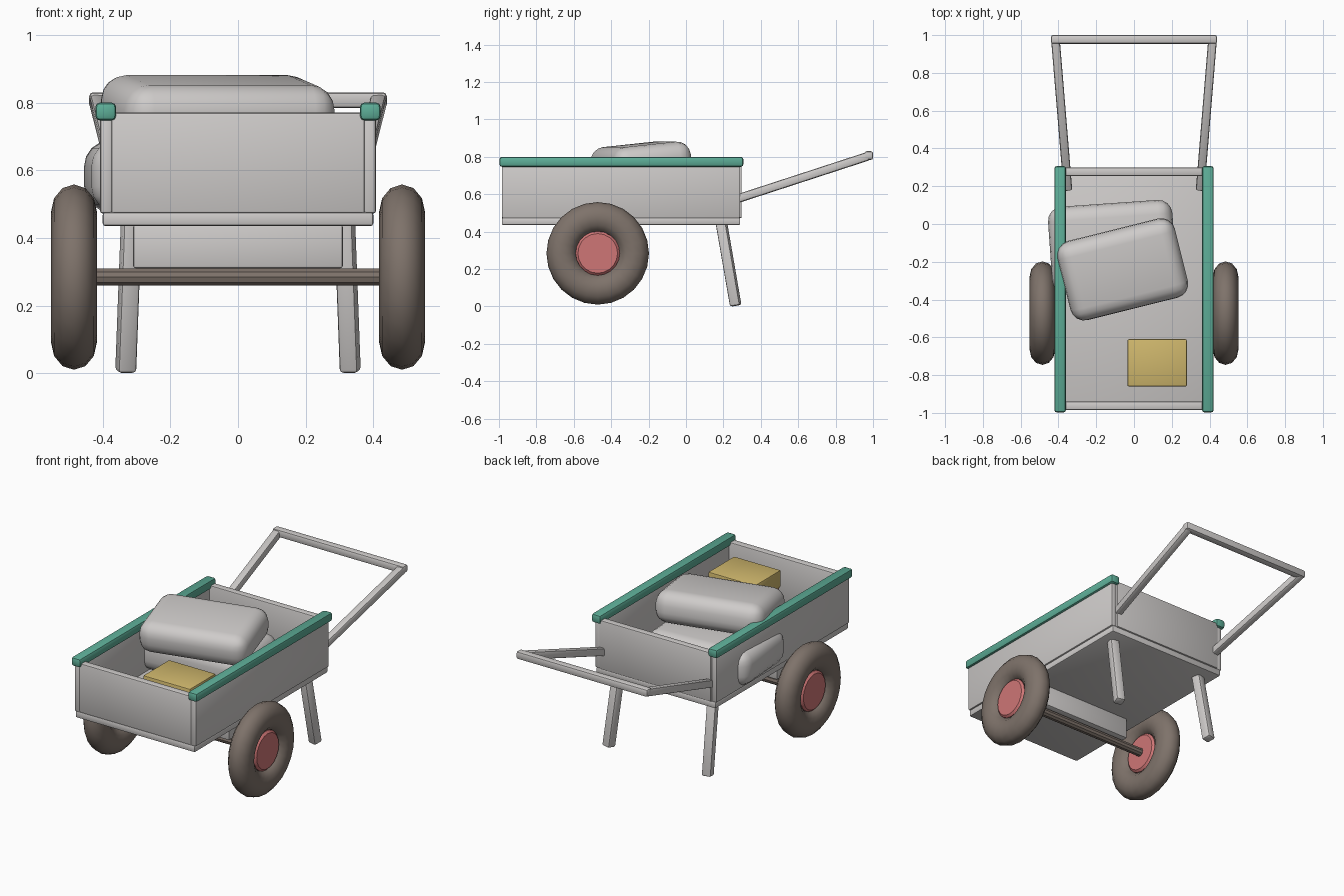
import bpy
import bmesh
import math
from mathutils import Vector, Matrix, Euler

if "Cube" in bpy.data.objects:
    bpy.data.objects.remove(bpy.data.objects["Cube"], do_unlink=True)


def material(name, rgb):
    mat = bpy.data.materials.new(name)
    mat.use_nodes = True
    mat.diffuse_color = (*rgb, 1)
    mat.node_tree.nodes["Principled BSDF"].inputs["Base Color"].default_value = (*rgb, 1)
    return mat


GREY = material("pale grey", (0.62, 0.60, 0.59))
GREEN = material("rail green", (0.11, 0.42, 0.31))
RED = material("hub red", (0.62, 0.18, 0.18))
YELLOW = material("box yellow", (0.62, 0.47, 0.15))
BROWN = material("tire brown", (0.21, 0.17, 0.145))


def finish(name, bm, mat, matrix, angle=40):
    """Turn a bmesh into a placed, smooth-shaded object."""
    bmesh.ops.recalc_face_normals(bm, faces=bm.faces)
    mesh = bpy.data.meshes.new(name)
    bm.to_mesh(mesh)
    bm.free()
    mesh.materials.append(mat)
    obj = bpy.data.objects.new(name, mesh)
    bpy.context.collection.objects.link(obj)
    obj.matrix_world = matrix
    bpy.ops.object.select_all(action="DESELECT")
    obj.select_set(True)
    bpy.context.view_layer.objects.active = obj
    bpy.ops.object.shade_smooth_by_angle(angle=math.radians(angle))
    return obj


def block(name, size, matrix, mat, bevel=0.008, segments=2):
    """Bevelled box of a given size."""
    bm = bmesh.new()
    bmesh.ops.create_cube(bm, size=1)
    bmesh.ops.scale(bm, vec=size, verts=bm.verts)
    bmesh.ops.bevel(bm, geom=bm.edges[:], offset=bevel, segments=segments,
                    profile=0.5, affect="EDGES")
    return finish(name, bm, mat, matrix)


def span(name, x, y, z, mat, bevel=0.008):
    """Bevelled box between low and high limits on each axis."""
    lo, hi = (Vector(p) for p in zip(x, y, z))
    return block(name, hi - lo, Matrix.Translation((lo + hi) / 2), mat, bevel)


def bar(name, a, b, width, mat):
    """Square bar running between two points."""
    a, b = Vector(a), Vector(b)
    turn = (b - a).to_track_quat("Z", "Y").to_matrix().to_4x4()
    return block(name, (width, width, (b - a).length),
                 Matrix.Translation((a + b) / 2) @ turn, mat, 0.011)


def rod(name, radius, length, sides, centre, mat, bevel=0.0):
    """Cylinder lying along x."""
    bm = bmesh.new()
    bmesh.ops.create_cone(bm, cap_ends=True, segments=sides, radius1=radius,
                          radius2=radius, depth=length)
    if bevel:
        rim = [e for e in bm.edges if abs(e.verts[0].co.z - e.verts[1].co.z) < 1e-4]
        bmesh.ops.bevel(bm, geom=rim, offset=bevel, segments=1, affect="EDGES")
    return finish(name, bm, mat, Matrix.Translation(centre) @ Matrix.Rotation(math.pi / 2, 4, "Y"), 30)


def tire(name, centre, major, radial, half_width, sides=24, ring=12):
    """Rounded tire made by spinning an oval about x."""
    bm = bmesh.new()
    verts = []
    for i in range(ring):
        t = math.tau * i / ring
        verts.append(bm.verts.new((half_width * math.sin(t), 0, major + radial * math.cos(t))))
    edges = [bm.edges.new((verts[i], verts[(i + 1) % ring])) for i in range(ring)]
    bmesh.ops.spin(bm, geom=verts + edges, cent=(0, 0, 0), axis=(1, 0, 0),
                   angle=math.tau, steps=sides, use_merge=True)
    bmesh.ops.remove_doubles(bm, verts=bm.verts, dist=1e-4)
    return finish(name, bm, BROWN, Matrix.Translation(centre), 60)


def sack(name, size, centre, tilt, turn, bevel):
    """Softly rounded sack."""
    rot = Euler((math.radians(tilt), 0, math.radians(turn))).to_matrix().to_4x4()
    return block(name, size, Matrix.Translation(centre) @ rot, GREY, bevel, 4)


# Cargo bed
span("bed_floor", (-0.40, 0.40), (-0.985, 0.29), (0.435, 0.476), GREY)
span("front_wall", (-0.375, 0.375), (-0.985, -0.94), (0.472, 0.77), GREY)
span("back_wall", (-0.375, 0.375), (0.255, 0.298), (0.472, 0.77), GREY)
span("axle_beam", (-0.31, 0.31), (-0.53, -0.43), (0.31, 0.44), GREY)

# Axle
WHEEL_Y, WHEEL_Z = -0.472, 0.284
rod("axle", 0.026, 0.9, 10, (0, WHEEL_Y, WHEEL_Z), BROWN)

# Paired parts on both sides
for side, s in (("left", 1), ("right", -1)):
    xs = lambda a, b: sorted((s * a, s * b))
    span(side + "_wall", xs(0.372, 0.408), (-0.985, 0.29), (0.472, 0.77), GREY)
    span(side + "_rail", xs(0.36, 0.422), (-0.998, 0.307), (0.747, 0.80), GREEN, 0.014)
    bar(side + "_leg", (s * 0.315, 0.187, 0.46), (s * 0.332, 0.266, 0.004), 0.056, GREY)
    bar(side + "_handle", (s * 0.35, 0.18, 0.545), (s * 0.416, 0.978, 0.805), 0.046, GREY)
    centre = (s * 0.485, WHEEL_Y, WHEEL_Z)
    tire(side + "_tire", centre, 0.192, 0.082, 0.068)
    rod(side + "_hub", 0.118, 0.09, 20, centre, RED, 0.012)

# Push bar
bar("push_bar", (-0.44, 0.977, 0.807), (0.44, 0.977, 0.807), 0.046, GREY)

# Load
sack("lower_sack", (0.66, 0.46, 0.21), (-0.115, -0.12, 0.582), 0, 4, 0.075)
sack("upper_sack", (0.64, 0.43, 0.19), (-0.06, -0.24, 0.772), 6, 14, 0.075)
span("red_box", (-0.03, 0.275), (-0.855, -0.615), (0.474, 0.64), RED)
span("yellow_box", (-0.035, 0.28), (-0.86, -0.61), (0.635, 0.74), YELLOW)
